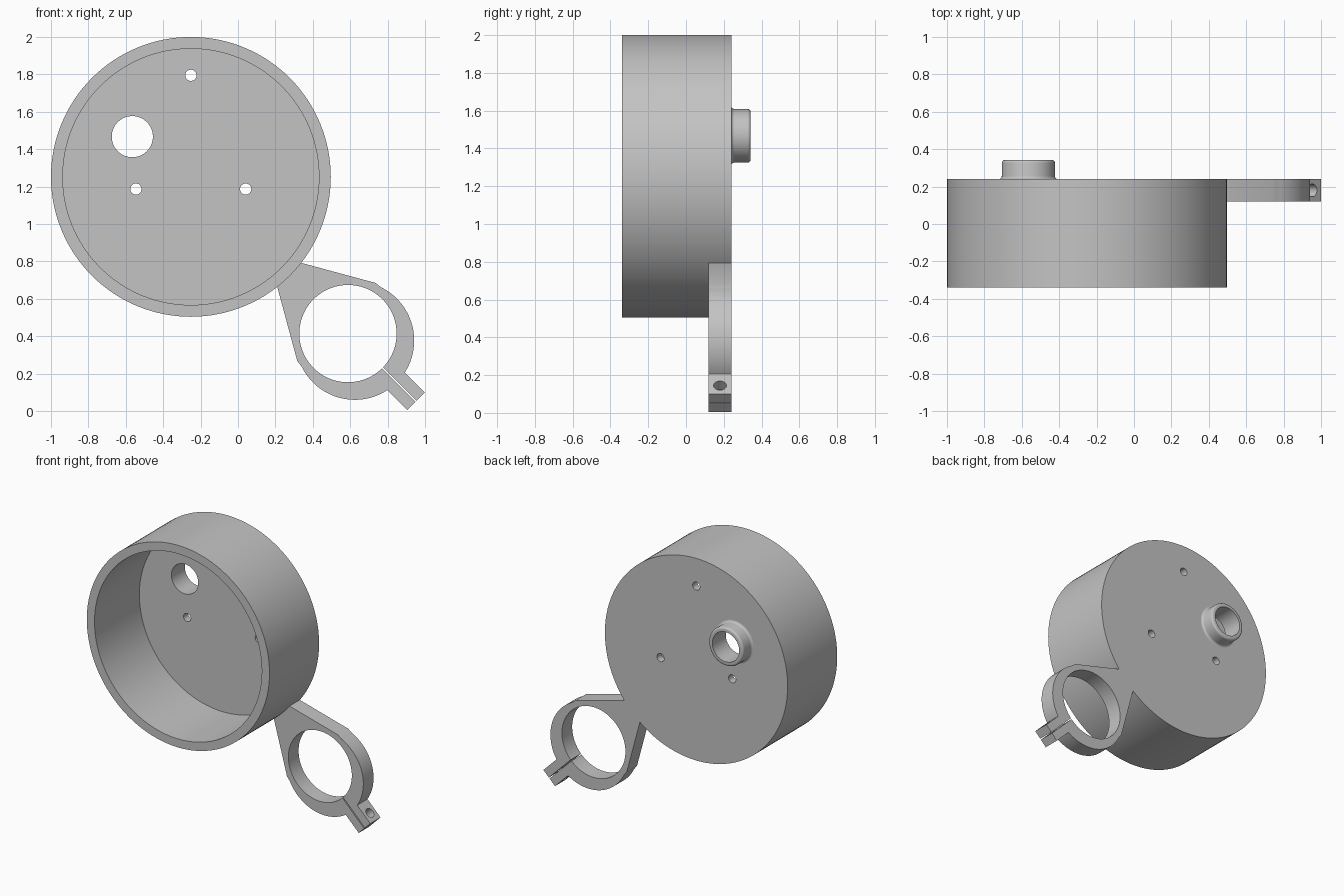
import bpy, bmesh, math
from mathutils import Vector, Matrix

if "Cube" in bpy.data.objects:
    bpy.data.objects.remove(bpy.data.objects["Cube"])

grey = bpy.data.materials.new("light grey")
grey.diffuse_color = (0.55, 0.55, 0.55, 1)
grey.use_nodes = True
grey.node_tree.nodes["Principled BSDF"].inputs["Base Color"].default_value = grey.diffuse_color

CUP_X, CUP_Z, CUP_R = -0.252, 1.252, 0.748
BACK, FRONT, FLOOR = 0.24, -0.34, 0.185
DIAG = Vector((1, 0, -1)).normalized()       # direction from cup to clamp tab
SIDE = Vector((1, 0, 1)).normalized()


def finish(name, bm):
    bmesh.ops.recalc_face_normals(bm, faces=bm.faces)
    me = bpy.data.meshes.new(name)
    bm.to_mesh(me)
    bm.free()
    me.materials.append(grey)
    ob = bpy.data.objects.new(name, me)
    bpy.context.collection.objects.link(ob)
    return ob


def lathe(name, profile, x, z, n, closed=False):
    """Spin (radius, y) points about a y-axis line through x, z."""
    bm = bmesh.new()
    rings = []
    for r, y in profile:
        if r == 0:
            rings.append([bm.verts.new((x, y, z))] * n)
        else:
            rings.append([bm.verts.new((x + r * math.cos(math.tau * i / n), y,
                                        z + r * math.sin(math.tau * i / n))) for i in range(n)])
    pairs = list(zip(rings, rings[1:])) + ([(rings[-1], rings[0])] if closed else [])
    for a, b in pairs:
        for i in range(n):
            j = (i + 1) % n
            bm.faces.new(list(dict.fromkeys((a[i], a[j], b[j], b[i]))))
    return finish(name, bm)


def prism(name, outline, y0, y1):
    """Extrude an (x, z) outline from y0 to y1."""
    bm = bmesh.new()
    face = bm.faces.new([bm.verts.new((x, y0, z)) for x, z in outline])
    ext = bmesh.ops.extrude_face_region(bm, geom=[face])
    bmesh.ops.translate(bm, vec=(0, y1 - y0, 0),
                        verts=[v for v in ext["geom"] if isinstance(v, bmesh.types.BMVert)])
    return finish(name, bm)


def rod(name, centre, axis, r, length, n):
    bm = bmesh.new()
    rot = Vector((0, 0, 1)).rotation_difference(axis).to_matrix().to_4x4()
    bmesh.ops.create_cone(bm, cap_ends=True, segments=n, radius1=r, radius2=r, depth=length,
                          matrix=Matrix.Translation(centre) @ rot)
    return finish(name, bm)


def boolean(ob, others, op="DIFFERENCE"):
    for other in others:
        m = ob.modifiers.new(op.lower(), "BOOLEAN")
        m.operation, m.object, m.solver = op, other, "EXACT"
        bpy.context.view_layer.objects.active = ob
        bpy.ops.object.modifier_apply(modifier=m.name)
        bpy.data.objects.remove(other)


def arc(cx, cz, r, a0, a1, n):
    return [(cx + r * math.cos(math.radians(a0 + (a1 - a0) * i / n)),
             cz + r * math.sin(math.radians(a0 + (a1 - a0) * i / n))) for i in range(n + 1)]


# round cup, open at the front
cup = lathe("cup", [(0, BACK), (CUP_R, BACK), (CUP_R, FRONT), (0.685, FRONT),
                    (0.685, FLOOR), (0, FLOOR)], CUP_X, CUP_Z, 128)

# floor holes: one spout opening and three screw holes
BX, BZ = -0.565, 1.467
holes = [(BX, BZ, 0.11, 64), (-0.252, 1.795, 0.03, 32),
         (-0.546, 1.187, 0.03, 32), (0.041, 1.187, 0.03, 32)]
boolean(cup, [rod("hole_cutter", Vector((x, 0.2, z)), Vector((0, 1, 0)), r, 0.3, n)
              for x, z, r, n in holes])

# spout on the back, with a flared foot and a rounded lip
TIP, f = 0.342, 0.016
foot = [(0.142 + f * (1 - math.sin(t)), BACK + f * (1 - math.cos(t)))
        for t in (math.pi / 2 * i / 5 for i in range(6))]
lip = [(0.142 - f * (1 - math.cos(t)), TIP - f * (1 - math.sin(t)))
       for t in (math.pi / 2 * i / 5 for i in range(6))]
spout = lathe("spout", [(0.11, BACK)] + foot + lip + [(0.11, TIP)], BX, BZ, 64, closed=True)

# clamp arm: root follows the cup wall, then widens into a ring
root = arc(CUP_X, CUP_Z, CUP_R - 0.002, -51.8, -38.0, 10)
ring = arc(0.625, 0.377, 0.317, 64, -154, 72)
arm = prism("clamp_arm", root + [(0.735, 0.685)] + ring + [(0.317, 0.267)], 0.12, BACK)

# clamp tab at the end of the diagonal
tip = Vector((0.952, 0, 0.052))


def strip(a, b, w):
    pts = [tip + DIAG * a + SIDE * w, tip + DIAG * b + SIDE * w,
           tip + DIAG * b - SIDE * w, tip + DIAG * a - SIDE * w]
    return [(p.x, p.z) for p in pts]


boolean(arm, [prism("tab", strip(-0.22, 0, 0.067), 0.12, BACK)], "UNION")

# ring bore, thin slit and cross bolt hole
mid = tip - DIAG * 0.064
mid.y = 0.18
boolean(arm, [rod("bore_cutter", Vector((0.588, 0.18, 0.414)), Vector((0, 1, 0)), 0.26, 0.4, 96),
              prism("slit_cutter", strip(-0.35, 0.05, 0.004), 0.0, 0.4),
              rod("bolt_cutter", mid, SIDE, 0.034, 0.3, 32)])

# smooth curved walls, keep edges crisp
for ob in (cup, spout, arm):
    bpy.ops.object.select_all(action="DESELECT")
    ob.select_set(True)
    bpy.context.view_layer.objects.active = ob
    bpy.ops.object.shade_smooth_by_angle(angle=math.radians(30))
